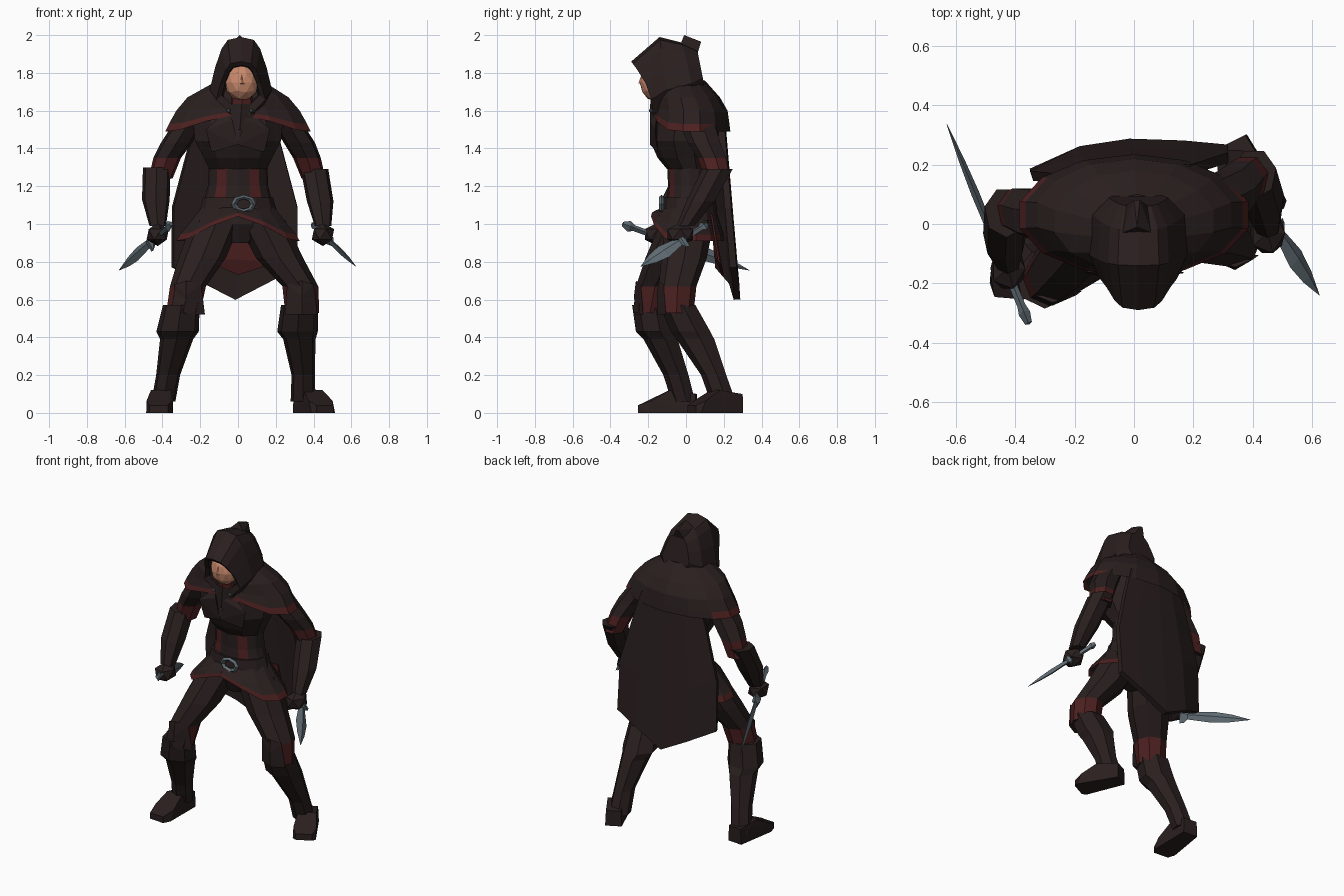
import bpy, bmesh, math
from mathutils import Vector as V

if "Cube" in bpy.data.objects:
    bpy.data.objects.remove(bpy.data.objects["Cube"])

def material(name, rgb):
    m = bpy.data.materials.new(name)
    m.diffuse_color = (*rgb, 1)
    m.use_nodes = True
    m.node_tree.nodes["Principled BSDF"].inputs["Base Color"].default_value = m.diffuse_color
    return m

CLOTH = material("dark cloth", (0.023, 0.0135, 0.0135))
RED = material("deep red trim", (0.075, 0.0145, 0.0145))
SKIN = material("skin", (0.58, 0.25, 0.15))
STEEL = material("steel", (0.12, 0.155, 0.18))

def finish(bm, name, mats, rule=None):
    bmesh.ops.recalc_face_normals(bm, faces=bm.faces[:])
    if rule:
        for f in bm.faces:
            f.material_index = rule(f.calc_center_median())
    me = bpy.data.meshes.new(name)
    bm.to_mesh(me)
    bm.free()
    for m in mats:
        me.materials.append(m)
    ob = bpy.data.objects.new(name, me)
    bpy.context.collection.objects.link(ob)
    return ob

def loft(name, rings, mats, caps=(True, True), rule=None, closed=True, band=None):
    bm = bmesh.new()
    vs = [[bm.verts.new(p) for p in r] for r in rings]
    n = len(rings[0])
    for i in range(len(vs) - 1):
        for k in range(n if closed else n - 1):
            f = bm.faces.new((vs[i][k], vs[i][(k + 1) % n], vs[i + 1][(k + 1) % n], vs[i + 1][k]))
            # trim band, left plain behind
            f.material_index = int(band == i and f.calc_center_median().y < .17)
    for cap, r in zip(caps, (vs[0], vs[-1])):
        if cap:
            bm.faces.new(r)
    return finish(bm, name, mats, rule)

def ellipse(n, cx, cy, cz, rx, ry, lift=0):
    # horizontal ring; lift raises the front of it
    out = []
    for k in range(n):
        a = -math.pi / 2 + 2 * math.pi * k / n
        out.append(V((cx + rx * math.cos(a), cy + ry * math.sin(a), cz + lift * max(0, -math.sin(a)) ** 5)))
    return out

def tube(name, rows, n=8, mats=(CLOTH,), **kw):
    return loft(name, [ellipse(n, *r) for r in rows], mats, **kw)

def hull(name, pts, mat):
    bm = bmesh.new()
    for p in pts:
        bm.verts.new(p)
    bmesh.ops.convex_hull(bm, input=bm.verts[:])
    return finish(bm, name, [mat])

def ball(name, c, size, mat, sub=1):
    bm = bmesh.new()
    bmesh.ops.create_icosphere(bm, subdivisions=sub, radius=1)
    for v in bm.verts:
        v.co = V(c) + V([a * b for a, b in zip(v.co, size)])
    return finish(bm, name, [mat])

# Torso, abdomen with red stripes, pelvis
tube("chest", [(0, .01, 1.66, .17, .12), (0, .0, 1.55, .25, .17), (0, -.01, 1.44, .24, .18),
               (0, .0, 1.35, .19, .15), (0, .02, 1.29, .16, .12)], 10)
tube("abdomen", [(0, .02, 1.31, .155, .12), (0, .02, 1.2, .16, .115), (0, .02, 1.08, .19, .125)], 16, (CLOTH, RED),
     rule=lambda c: int(.07 < abs(c.x) < .11 and c.y < 0))
tube("pelvis", [(0, .02, 1.1, .19, .12), (0, .02, 1.0, .2, .13), (0, .02, .9, .08, .09)], 10)
for s in (-1, 1):
    hull("chest_fold", [(0, -.19, 1.42), (s * .17, -.165, 1.5), (s * .03, -.19, 1.55), (s * .14, -.15, 1.38),
                        (s * .06, -.15, 1.6)], CLOTH)

# Belt and buckle
tube("belt", [(0, .02, 1.14, .185, .135), (0, .02, 1.07, .205, .145)], 12)
bpy.ops.mesh.primitive_torus_add(major_segments=8, minor_segments=4, major_radius=.047, minor_radius=.014,
                                 location=(.03, -.13, 1.105), rotation=(math.pi / 2, 0, 0))
buckle = bpy.context.object
buckle.name = "belt_buckle"
buckle.scale = (1.1, .8, 1)
buckle.data.materials.append(STEEL)

# Tunic skirt with red hem, and red tail behind
tube("tunic_skirt", [(0, .02, 1.09, .195, .135), (0, .01, .99, .275, .175, .08), (0, .01, .945, .315, .19, .115),
                     (0, .01, .91, .335, .195, .13)], 14, (CLOTH, RED), caps=(False, False), band=2)
hull("tunic_tail", [(x, y + d, z) for x, y, z in
     ((-.2, .13, 1.05), (.2, .13, 1.05), (-.2, .15, .82), (.22, .17, .8), (0, .19, .73)) for d in (0, .01)], RED)

# Shoulder mantle with red hem, and its clasps
tube("mantle", [(.01, -.02, 1.76, .12, .12), (0, .01, 1.67, .275, .17), (0, .03, 1.6, .335, .19, .02),
                (0, .03, 1.53, .375, .2, .07), (0, .03, 1.49, .395, .205, .09)], 14, (CLOTH, RED),
     caps=(True, False), band=3)
for x in (-.05, .07):
    ball("clasp", (x, -.185, 1.6), (.012, .012, .012), STEEL)

# Back cape
rows = []
for t in (0, .2, .6, 1):
    row = []
    for u in (-1, -.5, 0, .55, 1):
        w = .2 + .13 * min(1, t * 1.8)
        low = .6 + .17 * abs(u)
        y = .19 + .08 * t - (.10 if u < 0 else .02) * u * u * (.4 + .6 * t)
        row.append(V((u * w - .015, y, 1.56 + (low - 1.56) * t)))
    rows.append(row)
cape = loft("cape", rows, [CLOTH], caps=(False, False), closed=False)
mod = cape.modifiers.new("thickness", 'SOLIDIFY')
mod.thickness = .035
mod.offset = 0

# Hood: tilted arches from the opening to the back
def arch(yt, zt, yb, zb, w, bow=0, foot=.7):
    half = [(.04, .42), (.16, .62), (.42, .83), (.72, 1), (1, foot)]
    pts = [(0, 0)] + half + [(s, -k) for s, k in reversed(half)]
    return [V((.015 + k * w, yt + (yb - yt) * s + bow * math.sin(math.pi * s), zt + (zb - zt) * s)) for s, k in pts]

loft("hood", [arch(-.1, 1.83, -.09, 1.63, .08), arch(-.275, 1.84, -.17, 1.62, .1, .03, .35),
              arch(-.29, 1.86, -.175, 1.58, .13, .03, .4), arch(-.14, 1.99, -.09, 1.6, .165),
              arch(-.02, 1.96, .05, 1.66, .155), arch(.06, 1.92, .1, 1.72, .1)], [CLOTH])
hull("hood_tip", [(.06, -.03, 1.95), (-.04, -.03, 1.95), (.05, .06, 1.9), (-.03, .06, 1.9),
                  (.01, -.01, 2.0), (.02, .08, 1.965), (0, .08, 1.965)], CLOTH)

# Face, neck scarf and dark collar
ball("face", (.02, -.165, 1.75), (.09, .08, .1), SKIN, 2)
hull("nose", [(.02, -.235, 1.79), (0, -.235, 1.74), (.04, -.235, 1.74), (.02, -.252, 1.745)], SKIN)
tube("neck_scarf", [(.02, -.11, 1.58, .075, .075), (.02, -.13, 1.675, .065, .06)], 8, (RED,))
tube("collar", [(.01, -.08, 1.5, .12, .11), (.02, -.105, 1.635, .085, .085)], 8)

# Legs, red behind the knees, boots, feet: thigh rings, boot rings, heel, toe, knee depth
legs = {
    "right": ([(-.11, 0, 1.02, .13, .13), (-.19, -.09, .82, .125, .125), (-.265, -.165, .67, .095, .1),
               (-.29, -.19, .53, .09, .09)],
              [(-.3, -.185, .57, .1, .1), (-.32, -.16, .43, .115, .105), (-.325, -.13, .39, .09, .095),
               (-.37, -.05, .2, .065, .07), (-.395, -.01, .06, .065, .065)],
              (-.395, .055), (-.42, -.25), -.235),
    "left": ([(.12, .02, 1.02, .13, .13), (.22, -.01, .82, .125, .12), (.33, -.045, .67, .095, .1),
              (.34, -.05, .53, .09, .09)],
             [(.325, -.04, .57, .1, .1), (.315, .03, .43, .11, .11), (.325, .055, .39, .088, .105),
              (.345, .15, .2, .063, .07), (.345, .2, .06, .068, .07)],
             (.335, .28), (.46, .03), -.1),
}
for side, (thigh, boot, heel, toe, knee) in legs.items():
    tube(side + "_leg", thigh, 8, (CLOTH, RED), rule=lambda c: int(.54 < c.z < .68 and c.y > knee))
    tube(side + "_boot", boot, 7)
    h, t = V((*heel, 0)), V((*toe, 0))
    d = (t - h).normalized()
    p = V((-d.y, d.x, 0))
    hull(side + "_foot", [q + p * w * s + V((0, 0, z)) for s in (-1, 1) for q, w, z in
         ((h, .05, 0), (h, .045, .1), (h + d * .14, .055, .12), (h + d * .23, .07, .065),
          (h + d * .26, .07, 0), (t, .05, 0), (t, .05, .04))], CLOTH)
    k = V(thigh[2][:3])
    o = 1 if side == "left" else -1
    hull(side + "_knee_guard", [k + V(q) for q in ((-.07, -.075, .01), (.07, -.075, .01), (o * .01, -.11, -.05),
         (o * .01, -.1, .03), (-.08, -.06, -.15), (.09, -.06, -.15), (o * .01, -.105, -.15))], CLOTH)

# Arms, red elbows, bracers, fists
arms = {
    "right": ([(-.24, .02, 1.57, .08, .1), (-.325, .03, 1.43, .085, .095), (-.375, .045, 1.35, .075, .083),
               (-.41, .045, 1.24, .065, .07)],
              [(-.43, .04, 1.3, .075, .085), (-.435, -.05, 1.13, .075, .08), (-.425, -.12, .99, .045, .05)],
              (-.425, -.15, .945)),
    "left": ([(.24, .05, 1.57, .08, .1), (.325, .1, 1.43, .085, .09), (.365, .14, 1.35, .075, .08),
              (.4, .17, 1.24, .065, .07)],
             [(.405, .17, 1.29, .075, .085), (.435, .08, 1.12, .072, .078), (.45, .0, .99, .045, .05)],
             (.45, -.03, .945)),
}
for side, (sleeve, bracer, fist) in arms.items():
    tube(side + "_arm", sleeve, 7, (CLOTH, RED), rule=lambda c: int(1.25 < c.z < 1.35))
    tube(side + "_bracer", bracer, 7)
    ball(side + "_fist", fist, (.066, .08, .062), CLOTH)

# Daggers: diamond section, broad edge rolled about the blade
def dagger(name, pommel, tip, roll, wide):
    a, b = V(pommel), V(tip)
    d = (b - a).normalized()
    flat = d.cross(V((0, 0, 1))).normalized()
    edge = flat.cross(d)
    c, s = math.cos(roll), math.sin(roll)
    side, up = flat * c - edge * s, edge * c + flat * s
    rows = [(0, .012, .012), (.05, .02, .03), (.09, .014, .016), (.34, .014, .016), (.36, .025, .055), (.4, .025, .05),
            (.42, .012, .026), (.65, .014, wide), (.82, .01, wide * .7), (1, .001, .001)]
    loft(name, [[a.lerp(b, t) + o for o in (side * w, up * h, -side * w, -up * h)] for t, w, h in rows], [STEEL])

dagger("right_dagger", (-.355, -.335, 1.0), (-.63, .335, .755), 0, .036)
dagger("left_dagger", (.395, .11, 1.0), (.625, -.24, .775), math.pi / 4, .044)
